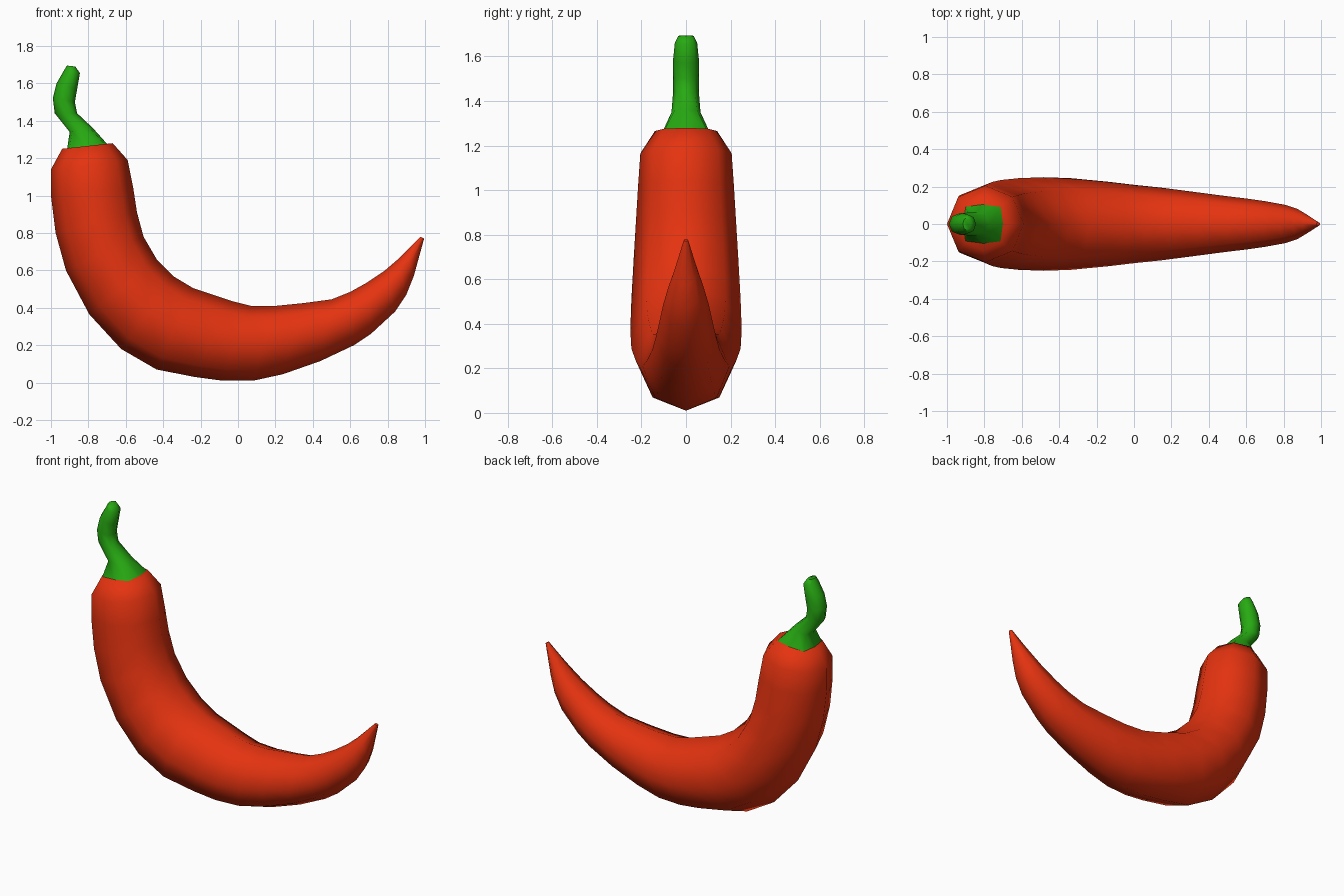
import bpy
import bmesh
import math

cube = bpy.data.objects.get("Cube")
if cube:
    bpy.data.objects.remove(cube, do_unlink=True)


def make_material(name, colour):
    material = bpy.data.materials.new(name)
    material.use_nodes = True
    material.diffuse_color = colour
    shader = material.node_tree.nodes["Principled BSDF"]
    shader.inputs["Base Color"].default_value = colour
    shader.inputs["Roughness"].default_value = 0.6
    return material


def ring_points(outer, inner, half_width, squareness, sides=8):
    """Ring spanning outer to inner in the XZ plane, with a half width in Y."""
    points = []
    for i in range(sides):
        angle = math.tau * i / sides
        along, across = math.cos(angle), math.sin(angle)
        if i % 2:
            # Push the diagonal corners out for squarer sections
            along *= 1 + squareness
            across *= 1 + squareness
        x = (outer[0] + inner[0]) / 2 + along * (outer[0] - inner[0]) / 2
        z = (outer[1] + inner[1]) / 2 + along * (outer[1] - inner[1]) / 2
        points.append((x, across * half_width, z))
    return points


def loft(name, sections, material):
    """Bridge a row of rings into one closed, smooth body."""
    bm = bmesh.new()
    rings = []
    for outer, inner, half_width, *extra in sections:
        squareness = extra[0] if extra else 0
        points = ring_points(outer, inner, half_width, squareness)
        rings.append([bm.verts.new(p) for p in points])
    for lower, upper in zip(rings, rings[1:]):
        for i in range(len(lower)):
            j = (i + 1) % len(lower)
            bm.faces.new((lower[i], lower[j], upper[j], upper[i]))
    bm.faces.new(rings[0])
    bm.faces.new(rings[-1])
    bmesh.ops.recalc_face_normals(bm, faces=bm.faces[:])

    mesh = bpy.data.meshes.new(name)
    bm.to_mesh(mesh)
    bm.free()
    mesh.materials.append(material)
    obj = bpy.data.objects.new(name, mesh)
    bpy.context.collection.objects.link(obj)
    bpy.ops.object.select_all(action="DESELECT")
    obj.select_set(True)
    bpy.context.view_layer.objects.active = obj
    bpy.ops.object.shade_smooth_by_angle(angle=math.radians(65))
    return obj


red = make_material("pepper red", (0.78, 0.033, 0.005, 1))
green = make_material("stem green", (0.02, 0.4, 0.006, 1))

# Curved fruit: outer edge, inner edge and half width, from crown to tip
fruit_sections = [
    ((-.94, 1.25), (-.67, 1.28), .14),
    ((-1, 1.14), (-.59, 1.19), .205),
    ((-1, 1), (-.56, 1.04), .215),
    ((-.975, .8), (-.54, .91), .225),
    ((-.92, .6), (-.505, .78), .235),
    ((-.795, .365), (-.435, .66), .245),
    ((-.625, .18), (-.34, .565), .25),
    ((-.435, .07), (-.24, .505), .245),
    ((-.23, .03), (-.03, .435), .225),
    ((-.08, .01), (.07, .41), .21),
    ((.08, .01), (.2, .41), .195),
    ((.24, .045), (.35, .425), .175),
    ((.44, .115), (.5, .445), .152),
    ((.62, .2), (.6, .485), .135),
    ((.71, .26), (.69, .535), .122),
    ((.84, .38), (.78, .595), .102),
    ((.9, .47), (.85, .655), .08),
    ((.94, .57), (.9, .705), .053),
    ((.995, .77), (.975, .78), .01),
]
loft("pepper_body", fruit_sections, red)

# Crooked stem: squarish flared base narrowing to a rounded tip
stem_sections = [
    ((-.915, 1.24), (-.69, 1.265), .11, .25),
    ((-.9, 1.34), (-.775, 1.36), .065, .1),
    ((-.98, 1.44), (-.86, 1.44), .058),
    ((-.99, 1.52), (-.872, 1.5), .058),
    ((-.97, 1.6), (-.86, 1.57), .058),
    ((-.93, 1.67), (-.845, 1.655), .05),
    ((-.915, 1.695), (-.87, 1.69), .035),
]
loft("stem", stem_sections, green)
